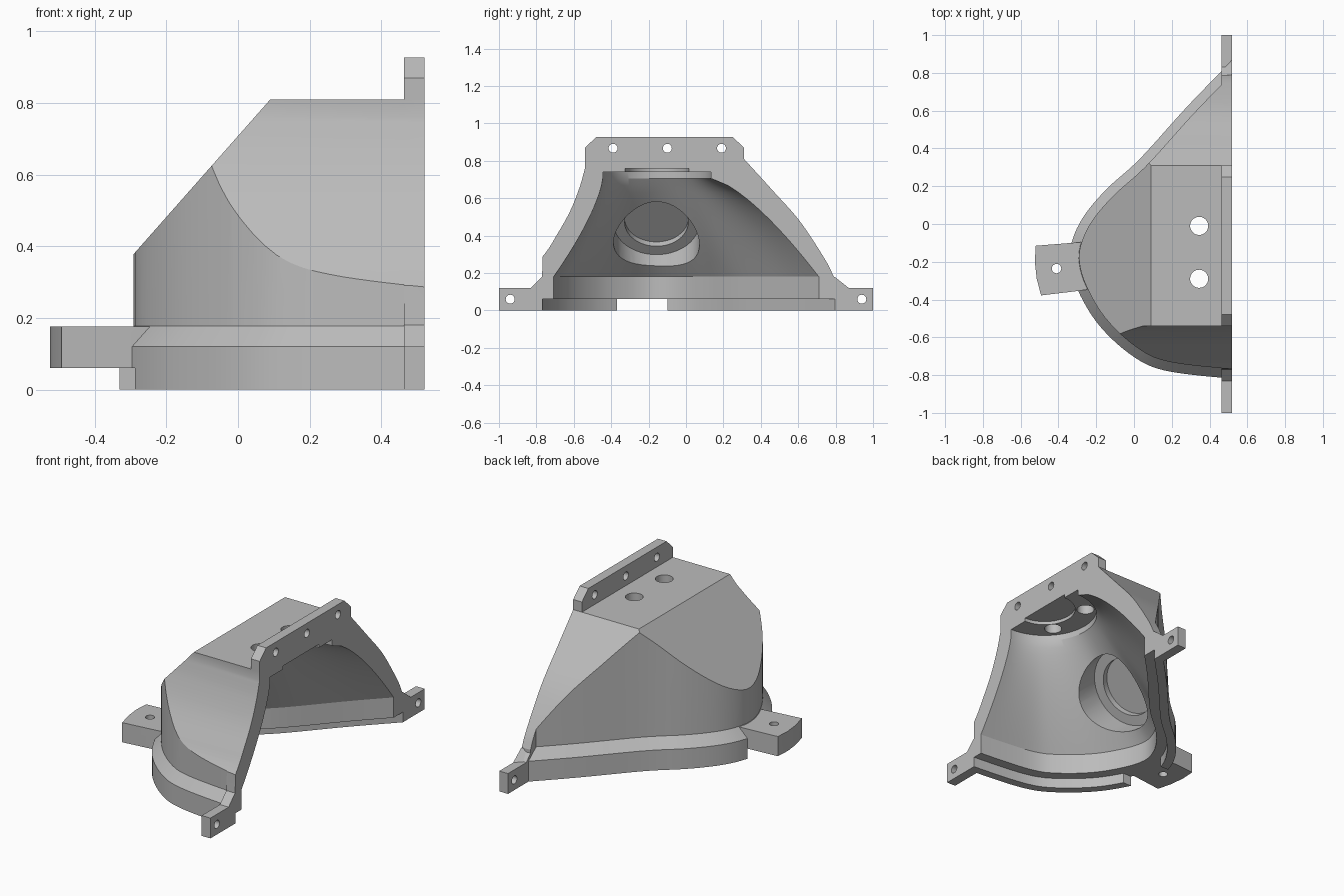
import bpy, bmesh, math
from mathutils import Vector, Matrix

if "Cube" in bpy.data.objects:
    bpy.data.objects.remove(bpy.data.objects["Cube"])

grey = bpy.data.materials.new("plain_grey")
grey.use_nodes = True
COLOUR = (0.5, 0.5, 0.5, 1)
grey.diffuse_color = COLOUR
grey.node_tree.nodes["Principled BSDF"].inputs["Base Color"].default_value = COLOUR

FACE = 0.52   # open mating face
N = 64        # points along the plan outline
RIM = [(0.72, 1.1), (0.52, 0.87), (0.28, 0.62), (0.03, 0.344), (-0.14, 0.19),
       (-0.26, 0.05), (-0.325, -0.08), (-0.34, -0.2), (-0.3, -0.345), (-0.19, -0.53),
       (-0.02, -0.69), (0.16, -0.775), (0.52, -0.818), (0.72, -0.82)]


def spline(points, steps=12):
    """Smooth curve through 2D points."""
    p = [Vector(q) for q in points]
    p = [2 * p[0] - p[1]] + p + [2 * p[-1] - p[-2]]
    out = []
    for a, b, c, d in zip(p, p[1:], p[2:], p[3:]):
        for i in range(steps):
            t = i / steps
            out.append(0.5 * (2 * b + (c - a) * t + (2 * a - 5 * b + 4 * c - d) * t ** 2
                              + (3 * b - a - 3 * c + d) * t ** 3))
    return out + [p[-2]]


def outline(inset):
    """Plan outline moved inwards, clipped at the mating face, evenly spaced."""
    c = spline(RIM)
    moved = []
    for i, q in enumerate(c):
        d = (c[min(i + 1, len(c) - 1)] - c[max(i - 1, 0)]).normalized()
        moved.append(q + Vector((-d.y, d.x)) * inset)
    clip = []
    for a, b in zip(moved, moved[1:]):
        if (a.x > FACE) != (b.x > FACE):
            clip.append(a.lerp(b, (FACE - a.x) / (b.x - a.x)))
        if b.x < FACE:
            clip.append(b)
    dist = [0]
    for a, b in zip(clip, clip[1:]):
        dist.append(dist[-1] + (b - a).length)
    even, k = [], 0
    for i in range(N):
        s = dist[-1] * i / (N - 1)
        while k < len(clip) - 2 and dist[k + 1] < s:
            k += 1
        even.append(clip[k].lerp(clip[k + 1], (s - dist[k]) / (dist[k + 1] - dist[k])))
    return even


def loft(name, rings):
    """Solid from matching closed rings of 3D points."""
    bm = bmesh.new()
    rows = [[bm.verts.new(p) for p in ring] for ring in rings]
    n = len(rows[0])
    for a, b in zip(rows, rows[1:]):
        for i in range(n):
            j = (i + 1) % n
            bm.faces.new((a[i], a[j], b[j], b[i]))
    bm.faces.new(rows[0][::-1])
    bm.faces.new(rows[-1])
    bmesh.ops.recalc_face_normals(bm, faces=bm.faces)
    me = bpy.data.meshes.new(name)
    bm.to_mesh(me)
    bm.free()
    me.materials.append(grey)
    ob = bpy.data.objects.new(name, me)
    bpy.context.collection.objects.link(ob)
    return ob


def plan(name, levels, overshoot=0.0):
    """Loft of plan outlines given as (points, z)."""
    rings = []
    for pts, z in levels:
        ring = [(p.x, p.y, z) for p in pts]
        if overshoot:
            ring += [(FACE + overshoot, pts[-1].y, z), (FACE + overshoot, pts[0].y, z)]
        rings.append(ring)
    return loft(name, rings)


def side_plate(name, pts, x0, x1):
    return loft(name, [[(x, p[0], p[1]) for p in pts] for x in (x0, x1)])


def box(name, lo, hi):
    pts = [(lo[1], lo[2]), (hi[1], lo[2]), (hi[1], hi[2]), (lo[1], hi[2])]
    return side_plate(name, pts, lo[0], hi[0])


def rod(name, start, axis, radius, length, sides=48):
    turn = Vector((0, 0, 1)).rotation_difference(Vector(axis)).to_matrix()
    ring = [2 * math.pi * i / sides for i in range(sides)]
    return loft(name, [[Vector(start) + turn @ Vector((radius * math.cos(a), radius * math.sin(a), z))
                        for a in ring] for z in (0, length)])


def combine(target, tool, how):
    mod = target.modifiers.new("join", "BOOLEAN")
    mod.operation, mod.solver, mod.object = how, "EXACT", tool
    deps = bpy.context.evaluated_depsgraph_get()
    me = bpy.data.meshes.new_from_object(target.evaluated_get(deps))
    target.modifiers.clear()
    target.data = me
    bpy.data.objects.remove(tool)


# Upper body: plan outline trimmed by the side profile and the sloping end
wall = outline(0.05)
shell = plan("half_housing_shell", [(wall, 0.01), (wall, 0.81)])
front = [tuple(p) for p in spline([(-0.95, 0.08), (-0.765, 0.29), (-0.69, 0.405),
                                   (-0.62, 0.53), (-0.57, 0.655), (-0.54, 0.76)], 6)]
back = [tuple(p) for p in spline([(0.31, 0.81), (0.46, 0.645), (0.61, 0.475),
                                  (0.745, 0.27), (0.79, 0.18)], 6)]
profile = [(-0.95, -0.1)] + front + [(-0.54, 0.9), (0.23, 0.9)] + back + [(0.95, 0.15), (0.95, -0.1)]
combine(shell, side_plate("side_trim", profile, -0.6, 0.7), "INTERSECT")
slope = [(-0.5, 0.142), (0.2, 0.934), (-0.5, 0.934)]
combine(shell, loft("slope_trim", [[(x, y, z) for x, z in slope] for y in (-1.2, 1.2)]), "DIFFERENCE")

# Base rim with a chamfered top
rim = outline(0)
combine(shell, plan("base_rim", [(rim, 0), (rim, 0.12), (wall, 0.178)]), "UNION")

# Mating flange with side ears
flange = ([(-1, 0), (-1, 0.12), (-0.83, 0.12), (-0.77, 0.18)] + front[6:]
          + [(-0.54, 0.87), (-0.48, 0.927), (0.25, 0.927), (0.31, 0.87)] + back
          + [(0.79, 0.16), (0.83, 0.12), (1, 0.12), (1, 0)])
combine(shell, side_plate("mating_flange", flange, 0.463, FACE), "UNION")

# Mounting tab at the rounded end
tab = [(-0.2, -0.09), (-0.33, -0.1), (-0.52, -0.115), (-0.525, -0.2), (-0.515, -0.29),
       (-0.492, -0.378), (-0.3, -0.355), (-0.2, -0.34)]
combine(shell, loft("mounting_tab", [[(x, y, z) for x, y in tab] for z in (0.06, 0.176)]), "UNION")

# Hollow interior: outline blending to a round top
inner = outline(0.11)
CY, R = -0.155, 0.29
arc = [Vector((FACE - R * math.sin(math.pi * i / (N - 1)),
               CY + R * math.cos(math.pi * i / (N - 1)))) for i in range(N)]
levels = [(inner, -0.05)]
STEPS = 14
for k in range(STEPS + 1):
    u = 1 - k / STEPS
    ring = [a.lerp(b, u ** (0.7 + 0.7 * i / (N - 1))) for i, (a, b) in enumerate(zip(arc, inner))]
    levels.append((ring, 0.705 - 0.525 * u))
levels.append((arc, 0.74))
combine(shell, plan("hollow", levels, 0.1), "DIFFERENCE")

# Seat under the rim, with a gap below the tab
combine(shell, plan("seat_cut", [(wall, -0.05), (wall, 0.06)], 0.1), "DIFFERENCE")
combine(shell, box("tab_gap", (-0.6, -0.37, -0.05), (0, -0.1, 0.06)), "DIFFERENCE")

# Round recesses inside the roof and the slope
combine(shell, rod("roof_recess", (FACE, CY, 0.6), (0, 0, 1), 0.17, 0.16), "DIFFERENCE")
inward = Vector((0.749, 0, -0.662))
middle = Vector((-0.158, -0.158, 0.53))
for radius, depth in ((0.23, 0.09), (0.17, 0.055)):
    combine(shell, rod("slope_recess", middle + inward * depth, inward, radius, 0.3), "DIFFERENCE")

# Bolt holes
for y, z in ((-0.94, 0.06), (0.94, 0.06), (-0.39, 0.867), (-0.1, 0.867), (0.19, 0.867)):
    combine(shell, rod("flange_hole", (0.4, y, z), (1, 0, 0), 0.024, 0.2, 24), "DIFFERENCE")
for y in (-0.01, -0.29):
    combine(shell, rod("roof_hole", (0.345, y, 0.6), (0, 0, 1), 0.048, 0.3, 32), "DIFFERENCE")
combine(shell, rod("tab_hole", (-0.41, -0.236, 0), (0, 0, 1), 0.025, 0.3, 24), "DIFFERENCE")

# Smooth curved walls, keep edges crisp
bpy.ops.object.select_all(action="DESELECT")
shell.select_set(True)
bpy.context.view_layer.objects.active = shell
bpy.ops.object.shade_smooth_by_angle(angle=math.radians(25))
